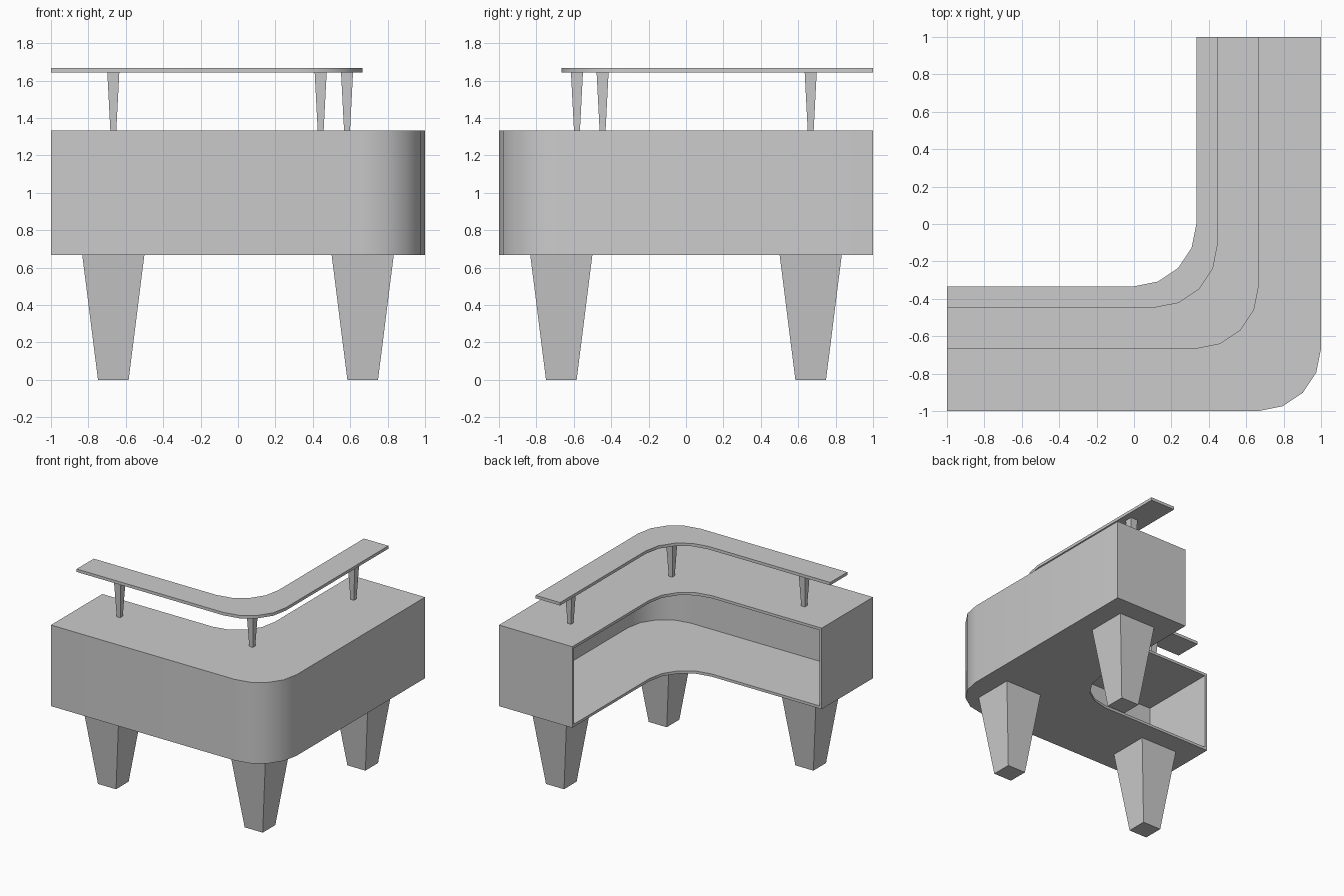
import bpy
import bmesh
from math import sin, cos, pi, radians

if "Cube" in bpy.data.objects:
    bpy.data.objects.remove(bpy.data.objects["Cube"], do_unlink=True)

grey = bpy.data.materials.new("light grey")
grey.use_nodes = True
colour = (0.6, 0.6, 0.6, 1)
grey.diffuse_color = colour
grey.node_tree.nodes["Principled BSDF"].inputs["Base Color"].default_value = colour

THIRD = 1 / 3
WALL = 0.022
BOTTOM, TOP = 0.668, 1.334
SHELF_BOTTOM, SHELF_TOP = 1.643, 1.667


def finish(name, bm):
    bmesh.ops.recalc_face_normals(bm, faces=bm.faces)
    mesh = bpy.data.meshes.new(name)
    bm.to_mesh(mesh)
    bm.free()
    mesh.materials.append(grey)
    obj = bpy.data.objects.new(name, mesh)
    bpy.context.collection.objects.link(obj)
    return obj


def rail(c, end):
    """L-shaped path at distance c from the centre, with a rounded corner."""
    mid = c - THIRD
    arc = [(mid + THIRD * sin(i * pi / 8), -mid - THIRD * cos(i * pi / 8))
           for i in range(5)]
    return [(-end, -c)] + arc + [(c, end)]


def sweep(name, section, end):
    """Run a closed (offset, height) section along the L-shaped path."""
    bm = bmesh.new()
    rows = [[bm.verts.new((x, y, z)) for x, y in rail(c, end)] for c, z in section]
    for a, b in zip(rows, rows[1:] + rows[:1]):
        for i in range(len(a) - 1):
            bm.faces.new((a[i], a[i + 1], b[i + 1], b[i]))
    for i in (0, -1):
        bm.faces.new([row[i] for row in rows])
    obj = finish(name, bm)
    bpy.ops.object.select_all(action='DESELECT')
    obj.select_set(True)
    bpy.context.view_layer.objects.active = obj
    bpy.ops.object.shade_smooth_by_angle(angle=radians(30))


def block(name, x, y, z0, z1, bottom, top):
    """Four-sided block; bottom and top give half widths in x and y."""
    bm = bmesh.new()
    bmesh.ops.create_cube(bm, size=2)
    for v in bm.verts:
        half = top if v.co.z > 0 else bottom
        v.co = (x + v.co.x * half[0], y + v.co.y * half[1], z1 if v.co.z > 0 else z0)
    finish(name, bm)


# Counter shell, open along its inner side
sweep("counter_shell", [
    (THIRD, BOTTOM), (1, BOTTOM), (1, TOP), (THIRD, TOP),
    (THIRD, TOP - WALL), (1 - WALL, TOP - WALL),
    (1 - WALL, BOTTOM + WALL), (THIRD, BOTTOM + WALL)], 1 - WALL)

# Panels closing both ends of the counter
thin, wide = WALL / 2, THIRD
block("right_end_panel", -1 + thin, -2 * THIRD, BOTTOM, TOP, (thin, wide), (thin, wide))
block("back_end_panel", 2 * THIRD, 1 - thin, BOTTOM, TOP, (wide, thin), (wide, thin))

# Raised shelf
inner, outer = 4 / 9, 2 * THIRD
sweep("raised_shelf", [(inner, SHELF_BOTTOM), (outer, SHELF_BOTTOM),
                       (outer, SHELF_TOP), (inner, SHELF_TOP)], 1)

# Tapered legs under the counter and posts under the shelf
D = 2 * THIRD
for place, x, y in (("right", -D, -D), ("corner", D, -D), ("back", D, D)):
    block(place + "_leg", x, y, 0, BOTTOM, (0.082, 0.082), (0.166, 0.166))
for place, x, y in (("right", -D, -0.583), ("corner", 0.442, -0.446), ("back", 0.583, D)):
    block(place + "_post", x, y, TOP, SHELF_BOTTOM, (0.016, 0.016), (0.032, 0.032))
